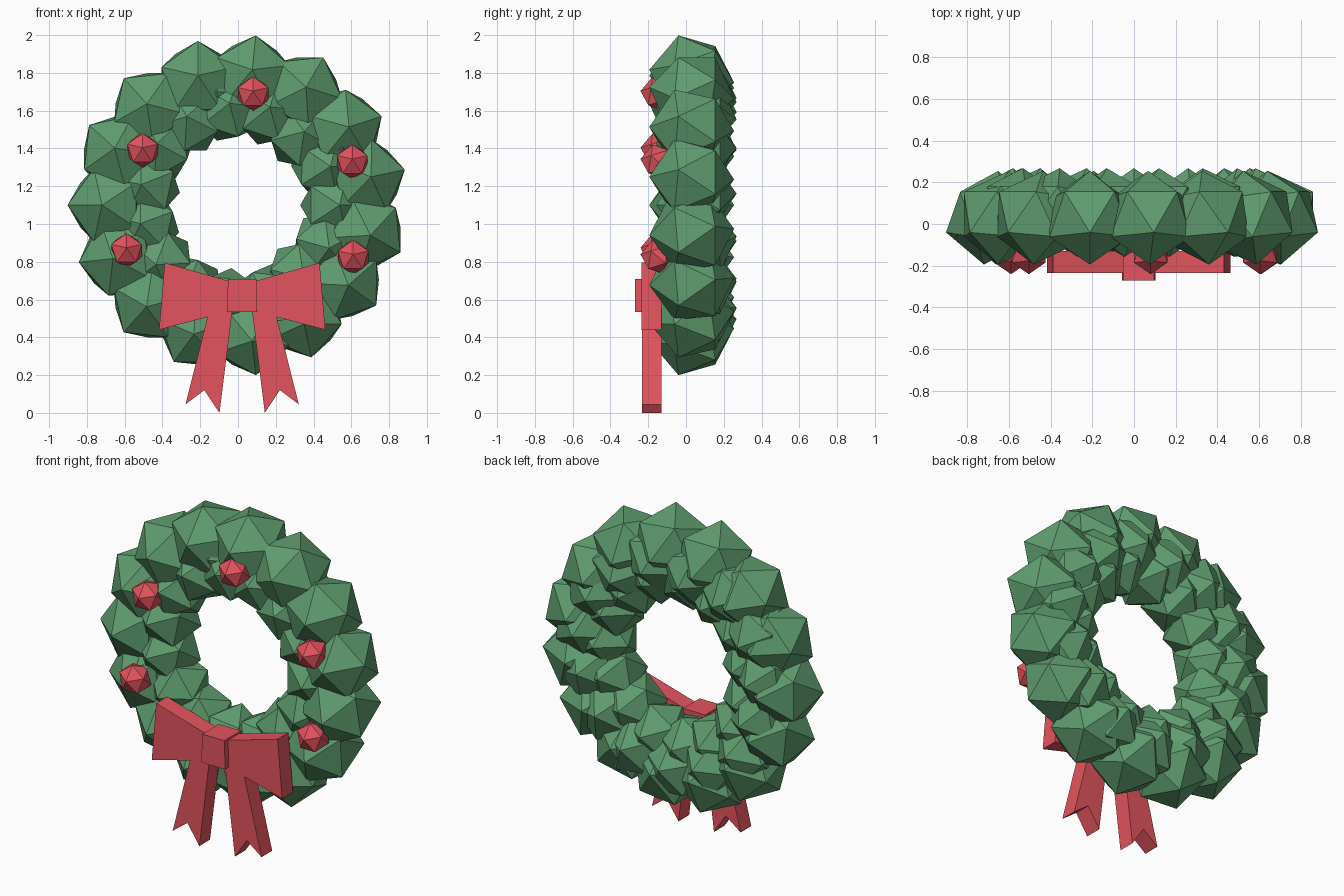
import bpy, bmesh, math, random
from mathutils import Matrix, Vector

random.seed(4)
if "Cube" in bpy.data.objects:
    bpy.data.objects.remove(bpy.data.objects["Cube"])


def material(name, color):
    mat = bpy.data.materials.new(name)
    mat.use_nodes = True
    mat.diffuse_color = color
    mat.node_tree.nodes["Principled BSDF"].inputs["Base Color"].default_value = color
    return mat


green = material("leaf green", (0.115, 0.335, 0.158, 1))
red = material("ribbon red", (0.77, 0.088, 0.112, 1))
CENTRE_Z = 1.1

# Turns an icosphere so one corner faces the front and one tips slightly forward at the top
FACING = Matrix.Rotation(math.radians(18), 4, 'X') @ Matrix.Rotation(-math.pi / 2, 4, 'Z')


def finish(name, bm, mat):
    bmesh.ops.recalc_face_normals(bm, faces=bm.faces)
    mesh = bpy.data.meshes.new(name)
    bm.to_mesh(mesh)
    bm.free()
    mesh.materials.append(mat)
    obj = bpy.data.objects.new(name, mesh)
    bpy.context.collection.objects.link(obj)
    return obj


def clump_ring(name, start, ring_radius, y, size, jitter, spin):
    """Fifteen faceted leaf clumps; every second one is spun within the wreath plane."""
    bm = bmesh.new()
    for i in range(15):
        angle = math.radians(start + 24 * i)
        r = ring_radius + random.uniform(-jitter, jitter)
        place = Matrix.Translation((r * math.cos(angle), y, CENTRE_Z + r * math.sin(angle)))
        turn = Matrix.Rotation(math.pi / 2 - angle + math.radians(spin) * (i % 2), 4, 'Y')
        bmesh.ops.create_icosphere(bm, subdivisions=1, radius=size,
                                   matrix=place @ turn @ FACING)
    return finish(name, bm, green)


def slab(name, outline, front, back):
    """Extrude an outline in the xz plane from front to back."""
    bm = bmesh.new()
    face = bm.faces.new([bm.verts.new((x, front, z)) for x, z in outline])
    grown = bmesh.ops.extrude_face_region(bm, geom=[face])
    verts = [v for v in grown["geom"] if isinstance(v, bmesh.types.BMVert)]
    bmesh.ops.translate(bm, verts=verts, vec=Vector((0, back - front, 0)))
    return finish(name, bm, red)


# Leaf rings
clump_ring("outer_leaves", 84, 0.688, 0.03, 0.227, 0.002, 18)
clump_ring("inner_leaves", 72, 0.505, 0.03, 0.19, 0.015, 25)
clump_ring("back_leaves", 78, 0.61, 0.07, 0.2, 0.03, 30)

# Berries
for i, (x, z) in enumerate([(0.08, 1.69), (0.605, 1.33), (0.61, 0.825),
                            (-0.59, 0.86), (-0.505, 1.39)]):
    bm = bmesh.new()
    bmesh.ops.create_icosphere(bm, subdivisions=1, radius=0.095,
                               matrix=Matrix.Translation((x, -0.147, z)) @ FACING)
    finish(f"berry_{i + 1}", bm, red)

# Bow, mirrored about its knot
BOW_X = 0.022
loop = [(0.06, 0.695), (0.41, 0.795), (0.44, 0.44), (0.06, 0.54)]
tail = [(0.05, 0.56), (0.17, 0.56), (0.30, 0.045), (0.20, 0.12), (0.12, 0)]
for side, sign in (("left", 1), ("right", -1)):
    slab(f"bow_loop_{side}", [(BOW_X + sign * x, z) for x, z in loop], -0.235, -0.13)
    slab(f"bow_tail_{side}", [(BOW_X + sign * x, z) for x, z in tail], -0.233, -0.13)
knot = [(-0.08, 0.535), (0.08, 0.535), (0.075, 0.71), (-0.075, 0.71)]
slab("bow_knot", [(BOW_X + x, z) for x, z in knot], -0.27, -0.11)
